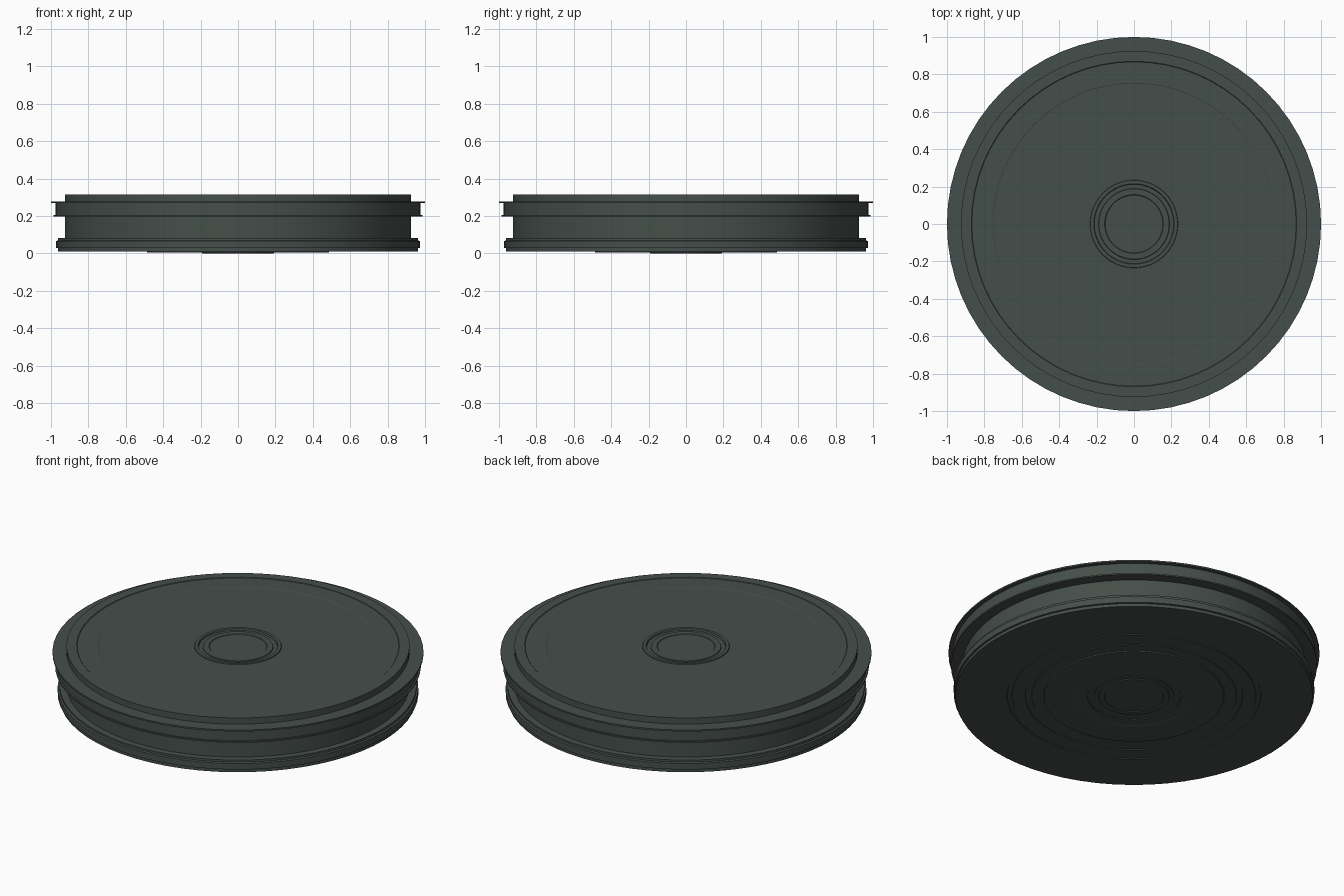
import bpy, bmesh, math

if "Cube" in bpy.data.objects:
    bpy.data.objects.remove(bpy.data.objects["Cube"])

SIDES = 64

mat = bpy.data.materials.new("dark grey green")
mat.diffuse_color = (0.060, 0.077, 0.069, 1)
mat.use_nodes = True
mat.node_tree.nodes["Principled BSDF"].inputs["Base Color"].default_value = mat.diffuse_color


def lathe(name, profile):
    """Revolve (radius, z) points, listed from bottom axis to top axis."""
    bm = bmesh.new()
    rings = []
    for r, z in profile:
        if r == 0:
            rings.append([bm.verts.new((0, 0, z))] * SIDES)
        else:
            rings.append([bm.verts.new((r * math.cos(2 * math.pi * i / SIDES),
                                        r * math.sin(2 * math.pi * i / SIDES), z))
                          for i in range(SIDES)])
    for a, b in zip(rings, rings[1:]):
        for i in range(SIDES):
            j = (i + 1) % SIDES
            quad = list(dict.fromkeys((a[i], a[j], b[j], b[i])))
            bm.faces.new(quad)
    bmesh.ops.recalc_face_normals(bm, faces=bm.faces[:])
    mesh = bpy.data.meshes.new(name)
    bm.to_mesh(mesh)
    bm.free()
    mesh.materials.append(mat)
    ob = bpy.data.objects.new(name, mesh)
    bpy.context.collection.objects.link(ob)
    bpy.ops.object.select_all(action='DESELECT')
    ob.select_set(True)
    bpy.context.view_layer.objects.active = ob
    bpy.ops.object.shade_smooth_by_angle(angle=math.radians(25))
    return ob


# Underside: stepped hub, shallow rings and grooves
underside = [
    (0, 0.004), (0.157, 0.004), (0.160, 0.0), (0.19, 0.0), (0.192, 0.005),
    (0.215, 0.005), (0.217, 0.009), (0.25, 0.009), (0.252, 0.005),
    (0.315, 0.005), (0.317, 0.004), (0.485, 0.004), (0.487, 0.010),
    (0.55, 0.010), (0.552, 0.014), (0.585, 0.014), (0.587, 0.010),
    (0.655, 0.010), (0.657, 0.014), (0.683, 0.014), (0.685, 0.010),
]
# Lower flange
lower_flange = [
    (0.963, 0.010), (0.963, 0.028), (0.972, 0.030),
    (0.972, 0.066), (0.963, 0.070), (0.963, 0.082),
]
# Waist, upper band with its lip, and thin top flange
waist_and_band = [
    (0.925, 0.082), (0.925, 0.196), (0.986, 0.196), (0.986, 0.204),
    (0.977, 0.204), (0.977, 0.269), (1.0, 0.269), (1.0, 0.278),
    (0.925, 0.278), (0.925, 0.315),
]
# Top face: shallow rim steps and central ring
top_face = [
    (0.87, 0.315), (0.867, 0.312), (0.755, 0.312), (0.752, 0.310),
    (0.235, 0.310), (0.233, 0.315), (0.215, 0.315), (0.212, 0.306),
    (0.19, 0.306), (0.188, 0.311), (0.157, 0.311), (0.154, 0.308),
    (0, 0.308),
]

lathe("flanged_disc", underside + lower_flange + waist_and_band + top_face)
